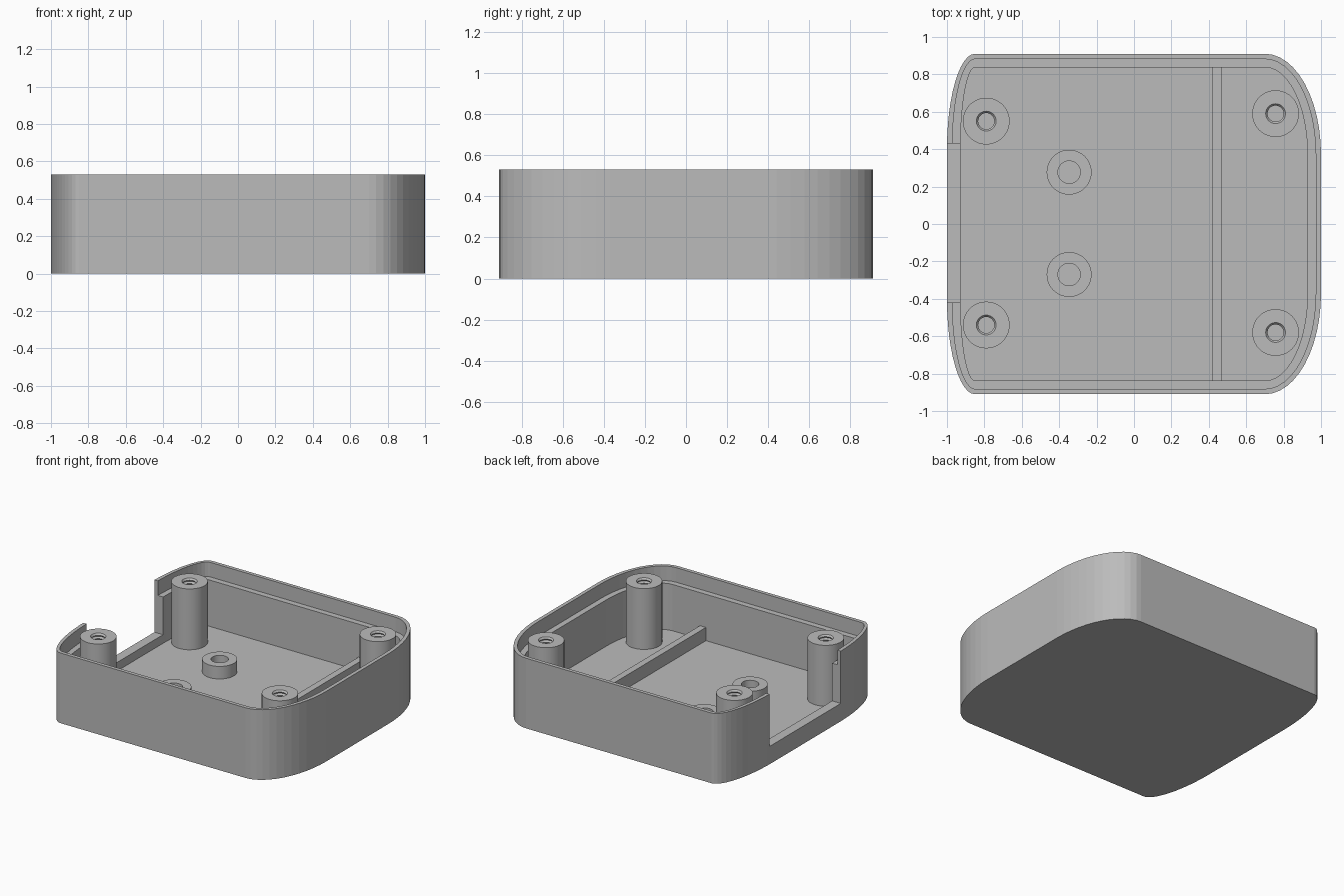
import bpy, bmesh, math

if "Cube" in bpy.data.objects:
    bpy.data.objects.remove(bpy.data.objects["Cube"])

RIM, FLOOR, LEDGE, SILL = 0.53, 0.07, 0.42, 0.135

grey = bpy.data.materials.new("plain grey")
grey.diffuse_color = (0.5, 0.5, 0.5, 1)
grey.use_nodes = True
grey.node_tree.nodes["Principled BSDF"].inputs["Base Color"].default_value = grey.diffuse_color


def make_object(name, bm):
    bmesh.ops.recalc_face_normals(bm, faces=bm.faces)
    mesh = bpy.data.meshes.new(name)
    bm.to_mesh(mesh)
    bm.free()
    mesh.materials.append(grey)
    ob = bpy.data.objects.new(name, mesh)
    bpy.context.collection.objects.link(ob)
    return ob


def bridge(bm, a, b):
    n = len(a)
    for i in range(n):
        j = (i + 1) % n
        bm.faces.new((a[i], a[j], b[j], b[i]))


def outline(inset, steps=12):
    """Rounded plan: wide elliptical corners on the right, tight on the left."""
    pts = []
    corners = ((0.70, 0.37, 0.30, 0.54, 0), (-0.85, 0.40, 0.15, 0.51, 90),
               (-0.85, -0.40, 0.15, 0.51, 180), (0.70, -0.37, 0.30, 0.54, 270))
    for cx, cy, rx, ry, start in corners:
        for k in range(steps + 1):
            t = math.radians(start + 90 * k / steps)
            pts.append((cx + (rx - inset) * math.cos(t), cy + (ry - inset) * math.sin(t)))
    return pts


def box(name, x0, x1, y0, y1, z0, z1):
    bm = bmesh.new()
    bmesh.ops.create_cube(bm, size=1)
    for v in bm.verts:
        v.co = ((x0 + x1) / 2 + v.co.x * (x1 - x0),
                (y0 + y1) / 2 + v.co.y * (y1 - y0),
                (z0 + z1) / 2 + v.co.z * (z1 - z0))
    return make_object(name, bm)


def lathe(name, x, y, profile, sides=40):
    """Turn an (r, z) profile about a vertical axis at x, y."""
    bm = bmesh.new()
    rings = [[bm.verts.new((x + r * math.cos(2 * math.pi * i / sides),
                            y + r * math.sin(2 * math.pi * i / sides), z))
              for i in range(sides)] for r, z in profile]
    for a, b in zip(rings, rings[1:]):
        bridge(bm, a, b)
    bm.faces.new(rings[0])
    bm.faces.new(rings[-1])
    ob = make_object(name, bm)
    bpy.ops.object.select_all(action='DESELECT')
    ob.select_set(True)
    bpy.context.view_layer.objects.active = ob
    bpy.ops.object.shade_smooth_by_angle(angle=math.radians(30))
    return ob


# Tray shell with a stepped rim
bm = bmesh.new()
rings = [[bm.verts.new((x, y, z)) for x, y in outline(inset)]
         for inset, z in ((0, 0), (0, RIM), (0.028, RIM), (0.028, LEDGE),
                          (0.072, LEDGE), (0.072, FLOOR))]
for a, b in zip(rings, rings[1:]):
    bridge(bm, a, b)
bm.faces.new(rings[0])
bm.faces.new(rings[-1])
shell = make_object("tray_shell", bm)

# Wide opening in the left wall
cutter = box("opening_cutter", -1.2, -0.86, -0.42, 0.43, SILL, 0.8)
cutter.hide_render = True
cut = shell.modifiers.new("opening", 'BOOLEAN')
cut.operation, cut.solver, cut.object = 'DIFFERENCE', 'EXACT', cutter
bpy.context.view_layer.objects.active = shell
shell.select_set(True)
bpy.ops.object.modifier_apply(modifier=cut.name)
bpy.data.objects.remove(cutter)

# Cross rib on the floor
box("floor_rib", 0.42, 0.47, -0.838, 0.838, FLOOR - 0.01, 0.17)

# Tall screw posts with threaded holes
thread = [(0.053 if k % 2 == 0 else 0.043, RIM - 0.0125 * k) for k in range(33)]
post = [(0.125, FLOOR - 0.01), (0.125, RIM)] + thread
for i, (x, y) in enumerate(((-0.79, 0.55), (-0.79, -0.54), (0.757, 0.59), (0.757, -0.58))):
    lathe(f"screw_post_{i + 1}", x, y, post)

# Short bosses with plain holes
boss = [(0.12, FLOOR - 0.01), (0.12, 0.165), (0.06, 0.165), (0.06, FLOOR + 0.002)]
for i, y in enumerate((0.277, -0.27)):
    lathe(f"short_boss_{i + 1}", -0.347, y, boss)
